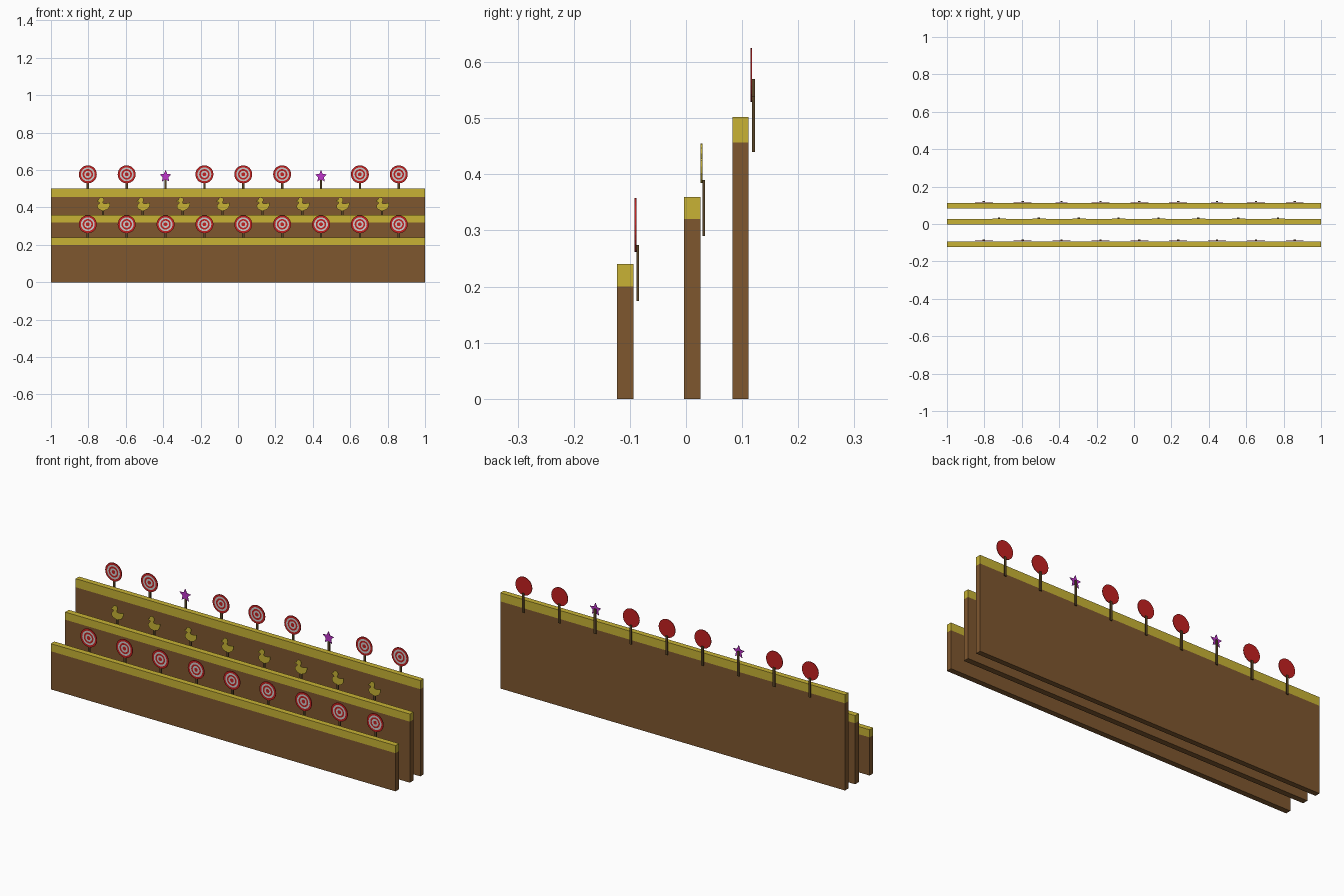
import bpy, bmesh, math

if "Cube" in bpy.data.objects:
    bpy.data.objects.remove(bpy.data.objects["Cube"])


def material(name, rgb):
    m = bpy.data.materials.new(name)
    m.diffuse_color = (*rgb, 1)
    m.use_nodes = True
    m.node_tree.nodes["Principled BSDF"].inputs["Base Color"].default_value = m.diffuse_color
    return m


BROWN = material("brown_wood", (0.21, 0.095, 0.028))
YELLOW = material("yellow_paint", (0.58, 0.45, 0.035))
RED = material("red_paint", (0.55, 0.015, 0.015))
WHITE = material("white_paint", (0.75, 0.75, 0.72))
PURPLE = material("purple_paint", (0.52, 0.035, 0.6))
DARK = material("dark_wood", (0.10, 0.06, 0.02))

THICK = 0.003        # sheet thickness of the targets


def place(name, mesh, loc):
    ob = bpy.data.objects.new(name, mesh)
    ob.location = loc
    bpy.context.collection.objects.link(ob)
    return ob


def finish(bm, name, mats):
    bmesh.ops.recalc_face_normals(bm, faces=bm.faces)
    me = bpy.data.meshes.new(name)
    bm.to_mesh(me)
    bm.free()
    for m in mats:
        me.materials.append(m)
    return me


def box(name, x, y, z, mat):
    """Box from (min, max) ranges."""
    bm = bmesh.new()
    bmesh.ops.create_cube(bm, size=1)
    r = (x, y, z)
    size = [b - a for a, b in r]
    bmesh.ops.scale(bm, vec=size, verts=bm.verts)
    return place(name, finish(bm, name, [mat]), [(a + b) / 2 for a, b in r])


def cutout(name, points, mat):
    """Flat sheet cut to an x-z outline, extruded backwards."""
    bm = bmesh.new()
    face = bm.faces.new([bm.verts.new((x, -THICK / 2, z)) for x, z in points])
    ext = bmesh.ops.extrude_face_region(bm, geom=[face], use_keep_orig=True)
    verts = [g for g in ext["geom"] if isinstance(g, bmesh.types.BMVert)]
    bmesh.ops.translate(bm, vec=(0, THICK, 0), verts=verts)
    return finish(bm, name, [mat])


def bullseye(radius=0.048, n=32):
    """Disc with alternating painted rings on its front."""
    bm = bmesh.new()

    def ring(r, y):
        return [bm.verts.new((r * math.cos(2 * math.pi * i / n), y,
                              r * math.sin(2 * math.pi * i / n))) for i in range(n)]

    back = ring(radius, THICK / 2)
    bm.faces.new(back)
    prev = back
    for k, f in enumerate((1, 0.77, 0.58, 0.40, 0.21)):
        cur = ring(radius * f, -THICK / 2)
        for i in range(n):
            j = (i + 1) % n
            face = bm.faces.new((prev[i], prev[j], cur[j], cur[i]))
            face.material_index = 1 if k in (2, 4) else 0
            if k in (1, 3):
                face.material_index = 0
        prev = cur
    bm.faces.new(prev)
    return finish(bm, "bullseye_target", [RED, WHITE])


# Three stepped boards with yellow top bands
boards = {"front": (-0.123, -0.094, 0.20, 0.24),
          "middle": (-0.004, 0.026, 0.32, 0.36),
          "back": (0.083, 0.111, 0.457, 0.502)}
for row, (y0, y1, z0, z1) in boards.items():
    box(row + "_board", (-1, 1), (y0, y1), (0, z0), BROWN)
    box(row + "_board_trim", (-1, 1), (y0, y1), (z0, z1), YELLOW)

# Target shapes
disc = bullseye()
star = cutout("star_target", [
    ((0.034 if i % 2 == 0 else 0.016) * math.sin(math.pi * i / 5),
     (0.034 if i % 2 == 0 else 0.016) * math.cos(math.pi * i / 5))
    for i in range(10)], PURPLE)
duck = cutout("duck_target", [
    (-0.034, 0.050), (-0.024, 0.055), (-0.021, 0.064), (-0.013, 0.070),
    (-0.003, 0.069), (0.004, 0.062), (0.005, 0.052), (0.000, 0.043),
    (0.003, 0.037), (0.015, 0.036), (0.026, 0.038), (0.038, 0.041),
    (0.038, 0.029), (0.034, 0.017), (0.025, 0.006), (0.012, 0.000),
    (-0.010, 0.000), (-0.022, 0.005), (-0.030, 0.014), (-0.031, 0.024),
    (-0.026, 0.032), (-0.019, 0.038), (-0.021, 0.044), (-0.031, 0.045)], YELLOW)


def target(name, mesh, x, y, z, stick_z):
    """Target sheet with its stick behind it."""
    place(name, mesh, (x, y, z))
    back = y + THICK / 2
    box(name + "_stick", (x - 0.006, x + 0.006), (back, back + 0.005), stick_z, DARK)


# Front and back rows: nine places each, stars at two in the back
for i in range(9):
    x = -0.803 + i * 0.2078
    target(f"front_bullseye_{i}", disc, x, -0.090, 0.310, (0.174, 0.274))
    if i in (2, 6):
        target(f"back_star_{i}", star, x, 0.1162, 0.566, (0.44, 0.57))
    else:
        target(f"back_bullseye_{i}", disc, x, 0.1162, 0.577, (0.44, 0.54))

# Middle row: eight ducks
for i in range(8):
    target(f"duck_{i}", duck, -0.722 + i * 0.2132, 0.0275, 0.385, (0.29, 0.39))
